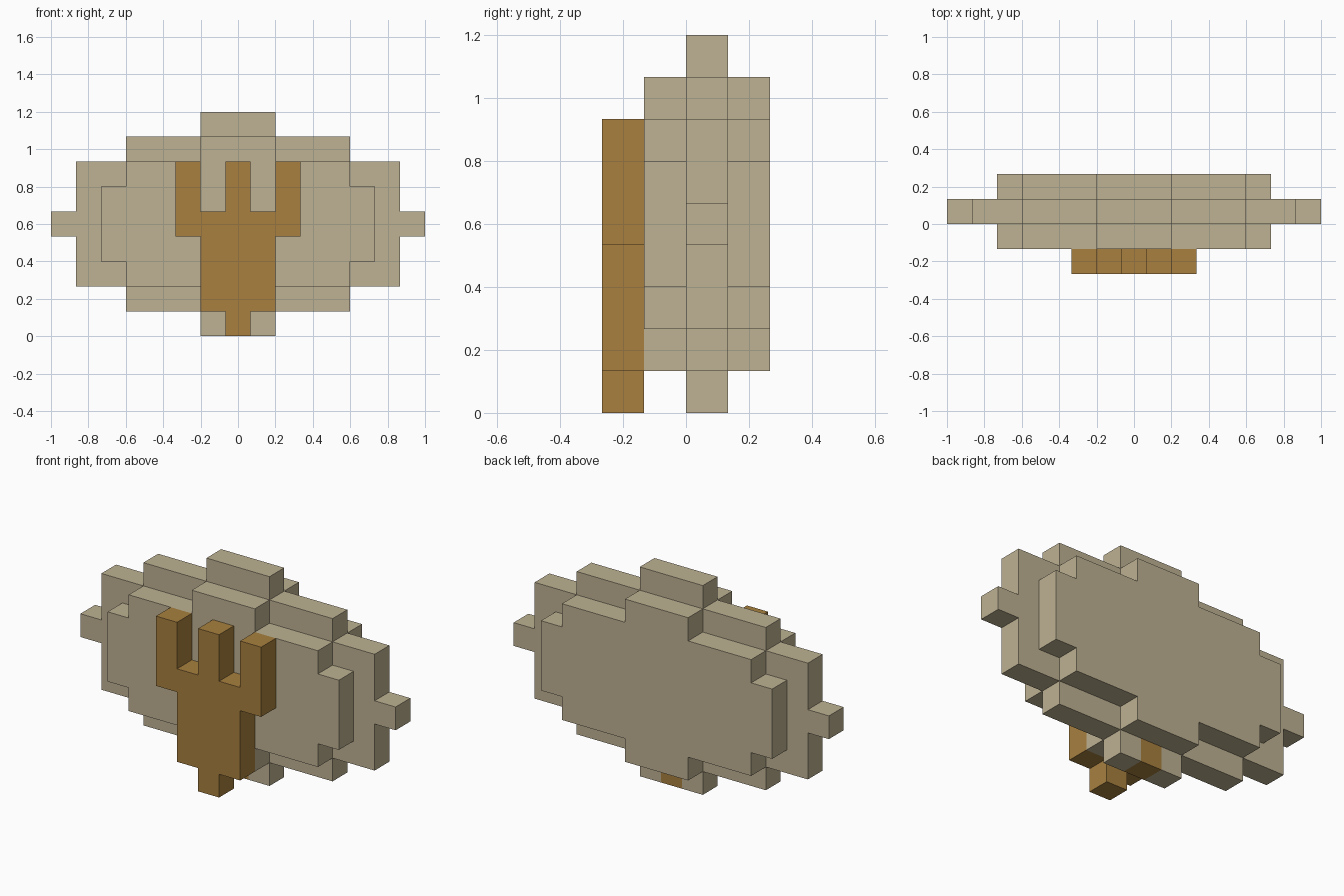
import bpy, bmesh

if "Cube" in bpy.data.objects:
    bpy.data.objects.remove(bpy.data.objects["Cube"], do_unlink=True)

U = 2 / 15  # one block


def material(name, color):
    m = bpy.data.materials.new(name)
    m.diffuse_color = color
    m.use_nodes = True
    m.node_tree.nodes["Principled BSDF"].inputs["Base Color"].default_value = color
    return m


stone = material("pale stone", (0.515, 0.445, 0.292, 1))
bronze = material("bronze brown", (0.392, 0.216, 0.050, 1))


def slab(name, half, y0, y1, mat):
    """Mirror a half outline (x, z in blocks, bottom to top) and extrude it along y."""
    outline = half + [(-x, z) for x, z in reversed(half)]
    bm = bmesh.new()
    face = bm.faces.new([bm.verts.new((x * U, y0 * U, z * U)) for x, z in outline])
    ext = bmesh.ops.extrude_face_region(bm, geom=[face])
    moved = [v for v in ext["geom"] if isinstance(v, bmesh.types.BMVert)]
    bmesh.ops.translate(bm, verts=moved, vec=(0, (y1 - y0) * U, 0))
    bmesh.ops.recalc_face_normals(bm, faces=bm.faces)
    mesh = bpy.data.meshes.new(name)
    bm.to_mesh(mesh)
    bm.free()
    mesh.materials.append(mat)
    obj = bpy.data.objects.new(name, mesh)
    bpy.context.collection.objects.link(obj)
    return obj


# Widest middle layer, with a notch at the bottom for the peg
middle = [(.5, 1), (.5, 0), (1.5, 0), (1.5, 1), (4.5, 1), (4.5, 2), (6.5, 2),
          (6.5, 4), (7.5, 4), (7.5, 5), (6.5, 5), (6.5, 7), (4.5, 7), (4.5, 8),
          (1.5, 8), (1.5, 9)]
slab("middle_layer", middle, 0, 1, stone)

# Smaller stepped layers on both sides
outer = [(1.5, 1), (1.5, 2), (4.5, 2), (4.5, 3), (5.5, 3), (5.5, 6),
         (4.5, 6), (4.5, 7), (1.5, 7), (1.5, 8)]
slab("front_layer", outer, -1, 0, stone)
slab("back_layer", outer, 1, 2, stone)

# Peg filling the notch
slab("bottom_peg", [(.5, 0), (.5, 1)], 0, 1, bronze)

# Three-pronged emblem on the front
fork = [(.5, 0), (.5, 1), (1.5, 1), (1.5, 4), (2.5, 4), (2.5, 7), (1.5, 7),
        (1.5, 5), (.5, 5), (.5, 7)]
slab("front_fork", fork, -2, -1, bronze)
